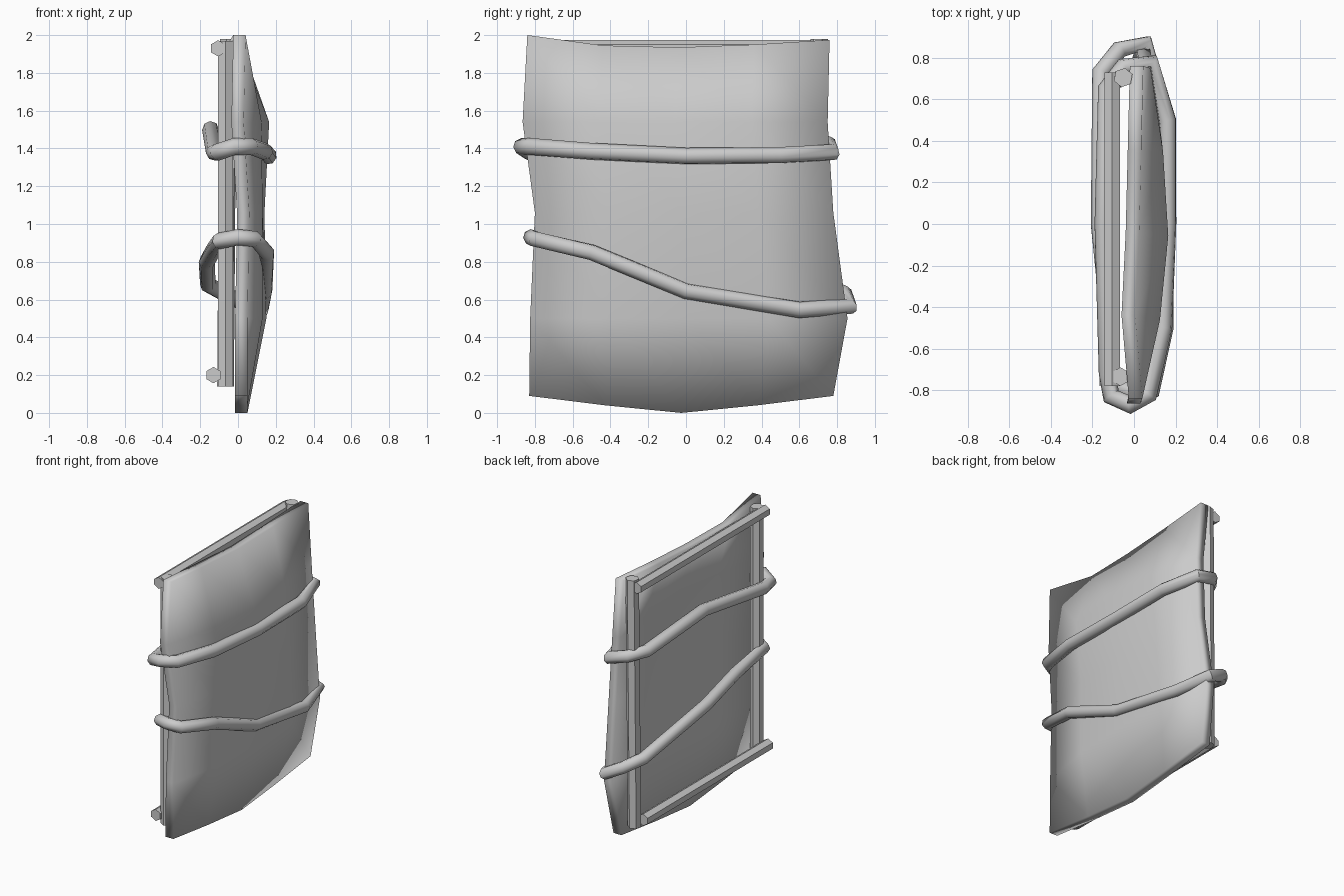
import bpy, bmesh
from mathutils import Vector

if "Cube" in bpy.data.objects:
    bpy.data.objects.remove(bpy.data.objects["Cube"])


def smooth(obj, angle):
    bpy.ops.object.select_all(action='DESELECT')
    bpy.context.view_layer.objects.active = obj
    obj.select_set(True)
    bpy.ops.object.shade_smooth_by_angle(angle=angle)


def link_mesh(name, bm):
    bmesh.ops.recalc_face_normals(bm, faces=bm.faces)
    me = bpy.data.meshes.new(name)
    bm.to_mesh(me)
    bm.free()
    obj = bpy.data.objects.new(name, me)
    bpy.context.collection.objects.link(obj)
    return obj


# Bulging hide panel: 5 x 5 net, rows from top to bottom, soft shaded round the rim
left = [-.84, -.865, -.80, -.825, -.83]
right = [.76, .75, .78, .855, .78]
depth = [(.04, .005, .025, .035, .045),
         (.03, .125, .165, .14, .08),
         (.06, .13, .14, .13, .09),
         (.05, .13, .15, .13, .075),
         (.05, .05, .05, .05, .05)]
top_z = (2.0, 1.945, 1.935, 1.95, 1.975)
bottom_z = (.09, .04, .0, .04, .09)
row_z = (None, 1.54, 1.06, .5, None)
bm = bmesh.new()
layers = []
for offset in (0, -.065):
    net = []
    for r in range(5):
        row = []
        for c in range(5):
            y = left[r] + (right[r] - left[r]) * c / 4
            z = top_z[c] if r == 0 else bottom_z[c] if r == 4 else row_z[r]
            row.append(bm.verts.new((depth[r][c] + offset, y, z)))
        net.append(row)
    layers.append(net)
    for r in range(4):
        for c in range(4):
            bm.faces.new((net[r][c], net[r][c + 1], net[r + 1][c + 1], net[r + 1][c]))
rim = ([(0, c) for c in range(4)] + [(r, 4) for r in range(4)]
       + [(4, c) for c in range(4, 0, -1)] + [(r, 0) for r in range(4, 0, -1)])
for (a, b), (c, d) in zip(rim, rim[1:] + rim[:1]):
    f, k = layers
    bm.faces.new((f[a][b], f[c][d], k[c][d], k[a][b]))
smooth(link_mesh("hide_panel", bm), 3.1)


# Six-sided wooden poles of the rear frame
def pole(name, start, end, radius):
    a, b = Vector(start), Vector(end)
    bpy.ops.mesh.primitive_cylinder_add(vertices=6, radius=radius, depth=(b - a).length,
                                        location=(a + b) / 2)
    obj = bpy.context.object
    obj.name = name
    obj.rotation_euler = (b - a).to_track_quat('Z', 'Y').to_euler()


pole("post_front", (-.066, -.735, .14), (-.066, -.735, 1.97), .045)
pole("post_rear", (-.066, .70, .14), (-.052, .705, 1.98), .047)
pole("top_rail", (-.105, -.78, 1.93), (-.105, .73, 1.93), .043)
pole("bottom_rail", (-.13, -.78, .20), (-.13, .69, .20), .043)


# Ropes wrapped round panel and frame
def rope(name, pts, radius):
    cu = bpy.data.curves.new(name, 'CURVE')
    cu.dimensions = '3D'
    cu.bevel_depth = radius
    cu.bevel_resolution = 2
    sp = cu.splines.new('POLY')
    sp.points.add(len(pts) - 1)
    for p, co in zip(sp.points, pts):
        p.co = (*co, 1)
    sp.use_cyclic_u = True
    obj = bpy.data.objects.new(name, cu)
    bpy.context.collection.objects.link(obj)
    bpy.ops.object.select_all(action='DESELECT')
    bpy.context.view_layer.objects.active = obj
    obj.select_set(True)
    bpy.ops.object.convert(target='MESH')
    smooth(bpy.context.object, 0.9)


rope("upper_rope", [(.07, -.82, 1.41), (.14, -.5, 1.385), (.16, 0, 1.36),
                    (.16, .5, 1.365), (.085, .775, 1.38), (-.05, .755, 1.42),
                    (-.13, .65, 1.44), (-.145, 0, 1.50), (-.125, -.72, 1.38),
                    (-.11, -.83, 1.38), (-.02, -.87, 1.41)], .045)
rope("lower_rope", [(.09, -.80, .92), (.15, -.5, .85), (.14, 0, .645),
                    (.12, .6, .545), (.055, .87, .565), (-.07, .84, .63),
                    (-.16, .73, .68), (-.165, 0, .80), (-.125, -.4, .87),
                    (-.10, -.77, .91), (0, -.82, .93)], .043)
